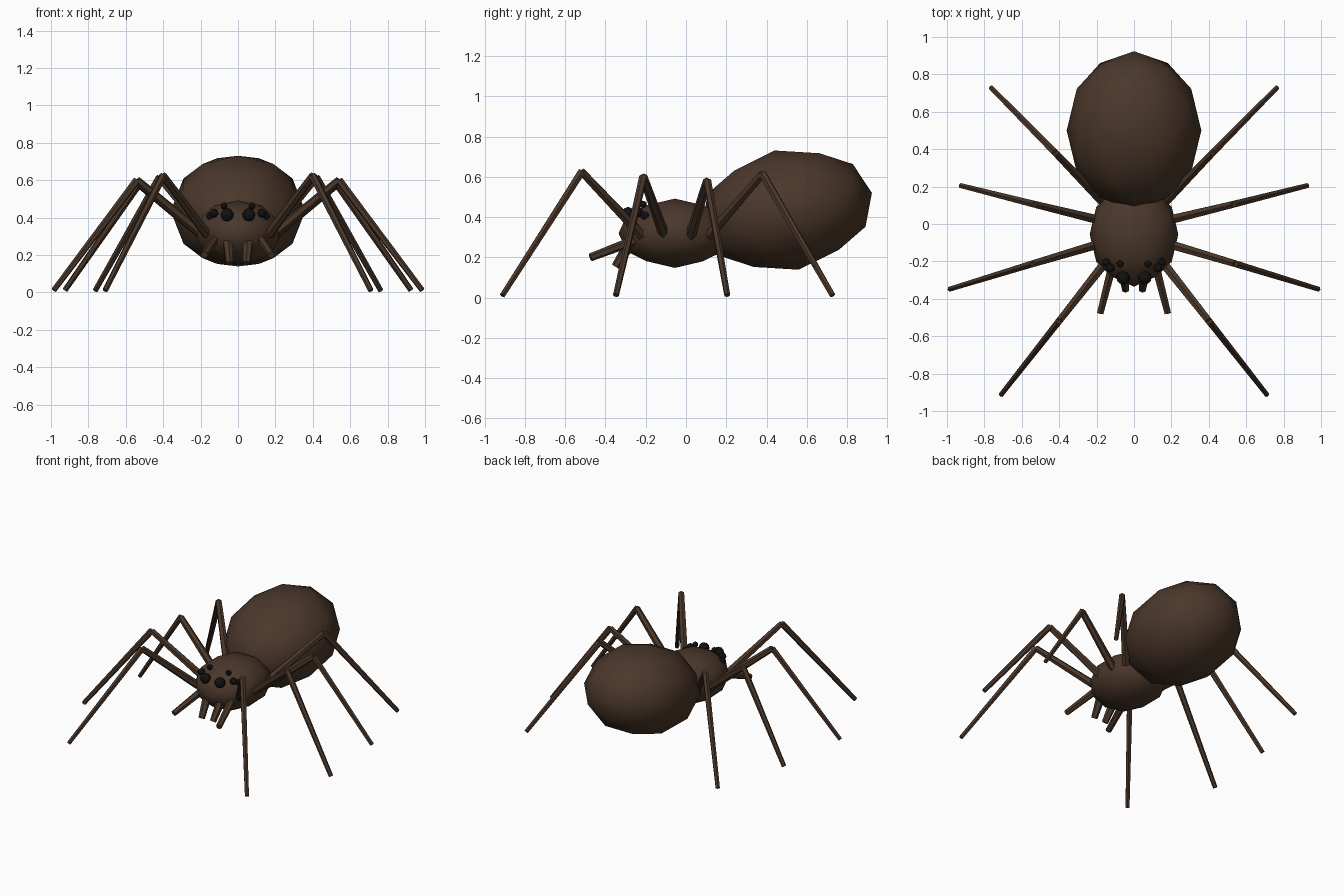
import bpy, bmesh
from mathutils import Vector, Matrix

if "Cube" in bpy.data.objects:
    bpy.data.objects.remove(bpy.data.objects["Cube"])


def material(name, color):
    m = bpy.data.materials.new(name)
    m.diffuse_color = (*color, 1)
    m.use_nodes = True
    m.node_tree.nodes["Principled BSDF"].inputs["Base Color"].default_value = m.diffuse_color
    return m


BROWN = material("brown", (0.069, 0.038, 0.023))
BLACK = material("black", (0.006, 0.006, 0.007))


def finish(bm, name, mat, smooth=False):
    bmesh.ops.recalc_face_normals(bm, faces=bm.faces)
    for f in bm.faces:
        f.smooth = smooth
    me = bpy.data.meshes.new(name)
    bm.to_mesh(me)
    bm.free()
    me.materials.append(mat)
    ob = bpy.data.objects.new(name, me)
    bpy.context.collection.objects.link(ob)
    return ob


def ball(name, center, radii, mat, tilt=0.0, smooth=False):
    """80-sided icosphere with an edge midpoint on each axis."""
    bm = bmesh.new()
    t = (1 + 5 ** 0.5) / 2
    for a in (-1, 1):
        for b in (-t, t):
            for co in ((a, 0, b), (0, b, a), (b, a, 0)):
                bm.verts.new(co)
    bmesh.ops.convex_hull(bm, input=bm.verts)
    bmesh.ops.subdivide_edges(bm, edges=bm.edges[:], cuts=1, use_grid_fill=True)
    for v in bm.verts:
        v.co.normalize()
    mtx = (Matrix.Translation(center) @ Matrix.Rotation(tilt, 4, 'X')
           @ Matrix.Diagonal((*radii, 1)))
    bm.transform(mtx)
    return finish(bm, name, mat, smooth)


def rod(name, start, end, r1, r2, sides=6):
    """Tapered rod between two points."""
    a, b = Vector(start), Vector(end)
    d = b - a
    bm = bmesh.new()
    bmesh.ops.create_cone(bm, cap_ends=True, segments=sides, radius1=r1,
                          radius2=r2, depth=d.length)
    bm.transform(Matrix.Translation((a + b) / 2)
                 @ d.to_track_quat('Z', 'Y').to_matrix().to_4x4())
    return finish(bm, name, BROWN)


# Body
ball("abdomen", (0, 0.5, 0.435), (0.36, 0.432, 0.302), BROWN, 0.2, True)
ball("head_thorax", (0, -0.055, 0.32), (0.237, 0.28, 0.172), BROWN, 0, True)

# Hip, knee and foot of each right-hand leg, front to back
legs = [
    ((0.165, -0.22, 0.31), (0.40, -0.518, 0.625), (0.71, -0.912, 0.011)),
    ((0.19, -0.108, 0.31), (0.54, -0.212, 0.60), (0.985, -0.348, 0.012)),
    ((0.19, 0.022, 0.305), (0.53, 0.105, 0.58), (0.925, 0.205, 0.012)),
    ((0.165, 0.115, 0.31), (0.42, 0.38, 0.615), (0.763, 0.728, 0.011)),
]
# Eyes: position and radius
eyes = [
    ((0.058, -0.288, 0.415), 0.036),
    ((0.128, -0.235, 0.424), 0.024),
    ((0.075, -0.214, 0.463), 0.019),
    ((0.148, -0.205, 0.408), 0.022),
]

for side, s in (("right", 1), ("left", -1)):
    def m(p):
        return (p[0] * s, p[1], p[2])

    # Legs
    for i, (hip, knee, foot) in enumerate(legs, 1):
        rod(f"{side}_upper_leg_{i}", m(hip), m(knee), 0.027, 0.021)
        rod(f"{side}_lower_leg_{i}", m(knee), m(foot), 0.021, 0.015)
    # Eyes
    for i, (p, r) in enumerate(eyes, 1):
        ball(f"{side}_eye_{i}", m(p), (r, r, r), BLACK)
    # Mouth parts
    rod(f"{side}_feeler", m((0.12, -0.24, 0.29)), m((0.18, -0.475, 0.2)), 0.025, 0.02)
    rod(f"{side}_fang", m((0.055, -0.27, 0.28)), m((0.045, -0.35, 0.155)), 0.03, 0.021)
